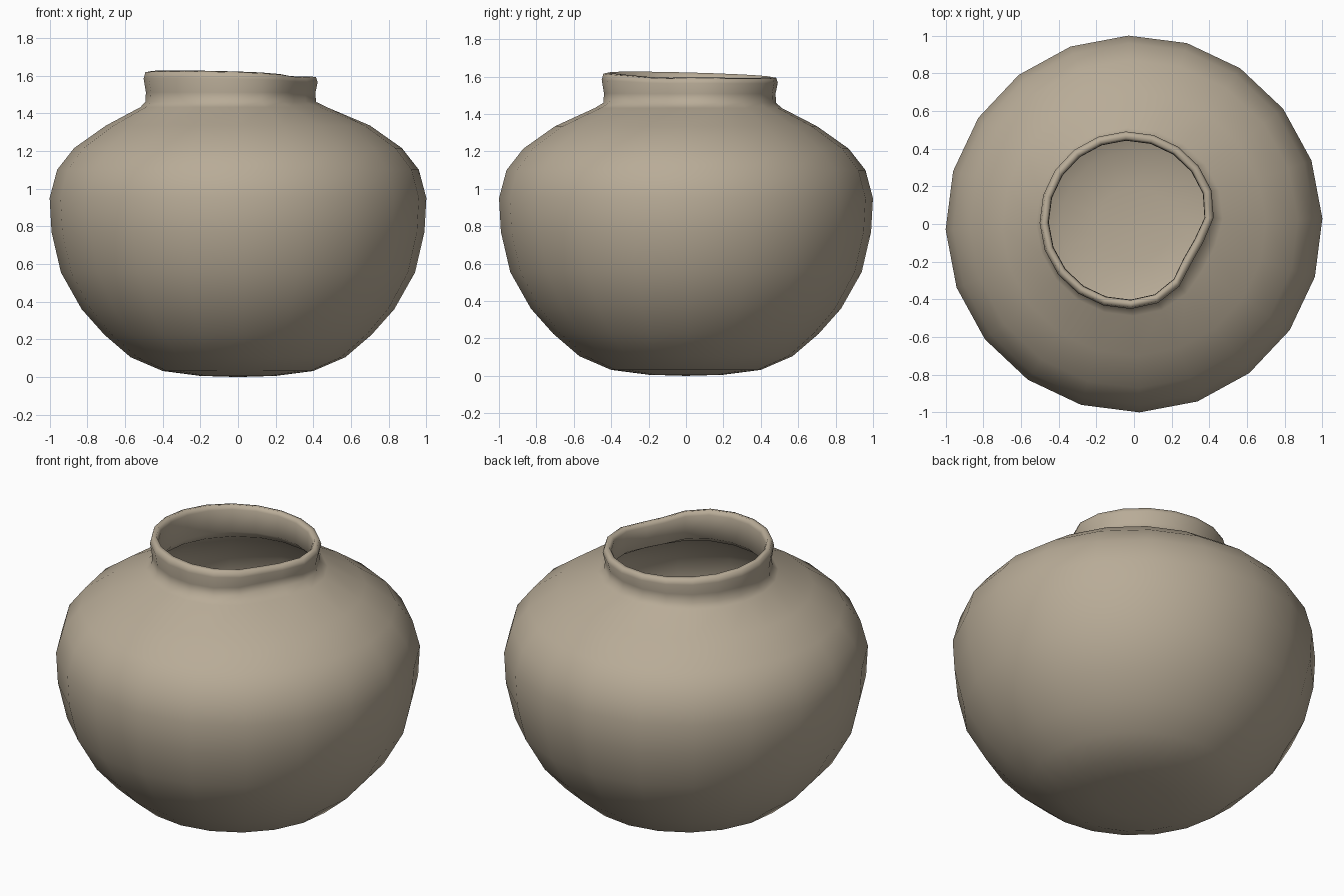
import bpy, bmesh, math

if "Cube" in bpy.data.objects:
    bpy.data.objects.remove(bpy.data.objects["Cube"])

SEGMENTS = 20
TURN = math.radians(1.7)

# Profile from the outer base, over the rim and down the inside:
# (radius, height, share of the uneven hand-shaped neck)
PROFILE = [
    (0.20, 0.006, 0), (0.40, 0.032, 0), (0.57, 0.105, 0), (0.71, 0.225, 0),
    (0.83, 0.36, 0), (0.94, 0.555, 0), (0.99, 0.77, 0), (1.0, 0.95, 0),
    (0.96, 1.10, 0), (0.87, 1.215, 0), (0.70, 1.335, 0), (0.50, 1.432, 0.6),
    (0.462, 1.46, 1), (0.459, 1.51, 1), (0.471, 1.575, 1), (0.462, 1.605, 1),
    (0.436, 1.61, 1), (0.424, 1.585, 1), (0.422, 1.45, 1), (0.47, 1.405, 0.6),
    (0.68, 1.295, 0), (0.84, 1.185, 0), (0.92, 1.08, 0), (0.96, 0.94, 0),
    (0.95, 0.77, 0), (0.90, 0.57, 0), (0.79, 0.385, 0), (0.68, 0.26, 0),
    (0.55, 0.145, 0), (0.39, 0.07, 0), (0.20, 0.045, 0),
]


def pot_point(radius, height, share, angle):
    """Point on the wall, with the shifted, dented and tilted neck."""
    degrees = math.degrees(angle)
    away = (degrees + 28 + 180) % 360 - 180
    dent = math.exp(-(away / 18) ** 2 / 2)
    r = radius - 0.07 * dent * share
    x = r * math.cos(angle) - 0.03 * share
    y = r * math.sin(angle) + 0.02 * share
    lift = max(0, (height - 1.5) / 0.11) * share
    z = height + lift * (-0.012 * math.cos(angle) - 0.012 * math.sin(angle) - 0.01 * dent)
    return (x, y, z)


# Hollow pot, one continuous wall
bm = bmesh.new()
rings = []
for radius, height, share in PROFILE:
    rings.append([bm.verts.new(pot_point(radius, height, share,
                                         TURN + 2 * math.pi * i / SEGMENTS))
                  for i in range(SEGMENTS)])
for low, high in zip(rings, rings[1:]):
    for i in range(SEGMENTS):
        j = (i + 1) % SEGMENTS
        bm.faces.new((low[i], low[j], high[j], high[i]))

# Closed floor, outside and inside
outer = bm.verts.new((0, 0, 0))
inner = bm.verts.new((0, 0, 0.04))
for i in range(SEGMENTS):
    j = (i + 1) % SEGMENTS
    bm.faces.new((outer, rings[0][j], rings[0][i]))
    bm.faces.new((inner, rings[-1][i], rings[-1][j]))
bmesh.ops.recalc_face_normals(bm, faces=bm.faces)

mesh = bpy.data.meshes.new("clay_pot")
bm.to_mesh(mesh)
bm.free()
mesh.polygons.foreach_set("use_smooth", [True] * len(mesh.polygons))
clay = bpy.data.materials.new("pale clay")
clay.diffuse_color = (0.48, 0.41, 0.31, 1)
clay.use_nodes = True
clay.node_tree.nodes["Principled BSDF"].inputs["Base Color"].default_value = clay.diffuse_color
mesh.materials.append(clay)
pot = bpy.data.objects.new("clay_pot", mesh)
bpy.context.collection.objects.link(pot)
